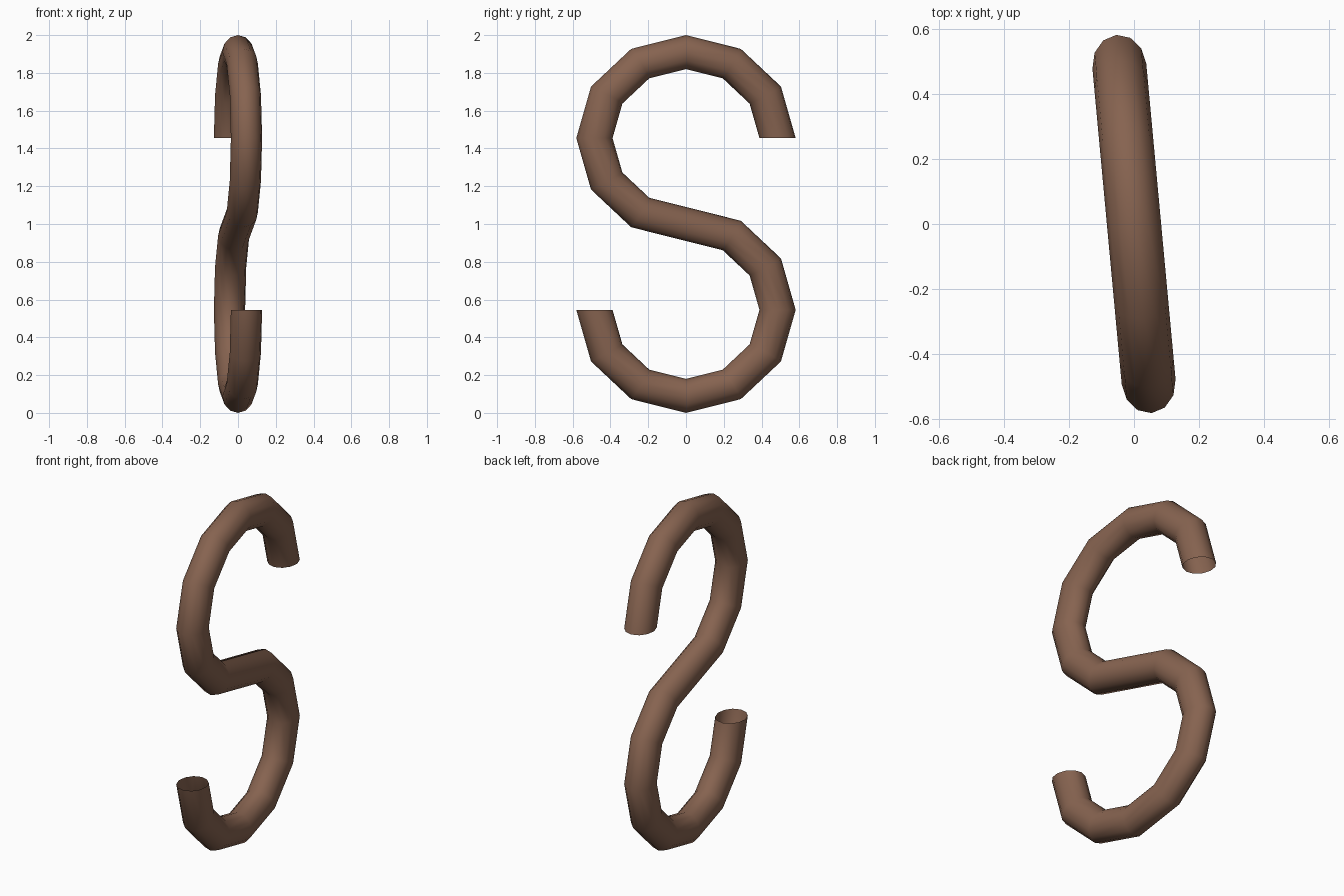
import bpy, bmesh, math

if "Cube" in bpy.data.objects:
    bpy.data.objects.remove(bpy.data.objects["Cube"])

SIDES = 12               # sides of the rod
MID, ROD = 0.455, 0.09   # bend radius and rod radius
WIDE, THICK = 1.07, 0.083
TURN = math.radians(5.3)  # slight twist of the hook about z


def ring(bm, centre_z, degrees, sign):
    """One cross-section of the rod, radial to its bend."""
    a = math.radians(degrees)
    verts = []
    for i in range(SIDES):
        p = 2 * math.pi * i / SIDES
        rho = MID + sign * ROD * math.cos(p)
        x, y = THICK * math.sin(p), WIDE * rho * math.cos(a)
        verts.append(bm.verts.new((x * math.cos(TURN) - y * math.sin(TURN),
                                   x * math.sin(TURN) + y * math.cos(TURN),
                                   centre_z + rho * math.sin(a))))
    return verts


# Upper bend, then lower bend turning the other way
bm = bmesh.new()
rings = [ring(bm, 1.455, d, 1) for d in range(0, 241, 30)]
rings += [ring(bm, 0.545, d, -1) for d in range(60, -181, -30)]

# Skin the rod, leaving both ends open
for a, b in zip(rings, rings[1:]):
    for i in range(SIDES):
        j = (i + 1) % SIDES
        bm.faces.new((a[i], a[j], b[j], b[i])).smooth = True
bmesh.ops.recalc_face_normals(bm, faces=bm.faces)

mesh = bpy.data.meshes.new("s_hook")
bm.to_mesh(mesh)
bm.free()
hook = bpy.data.objects.new("s_hook", mesh)
bpy.context.collection.objects.link(hook)

# Brown metal
mat = bpy.data.materials.new("brown")
mat.diffuse_color = (0.24, 0.125, 0.08, 1)
mat.use_nodes = True
mat.node_tree.nodes["Principled BSDF"].inputs["Base Color"].default_value = mat.diffuse_color
mesh.materials.append(mat)
